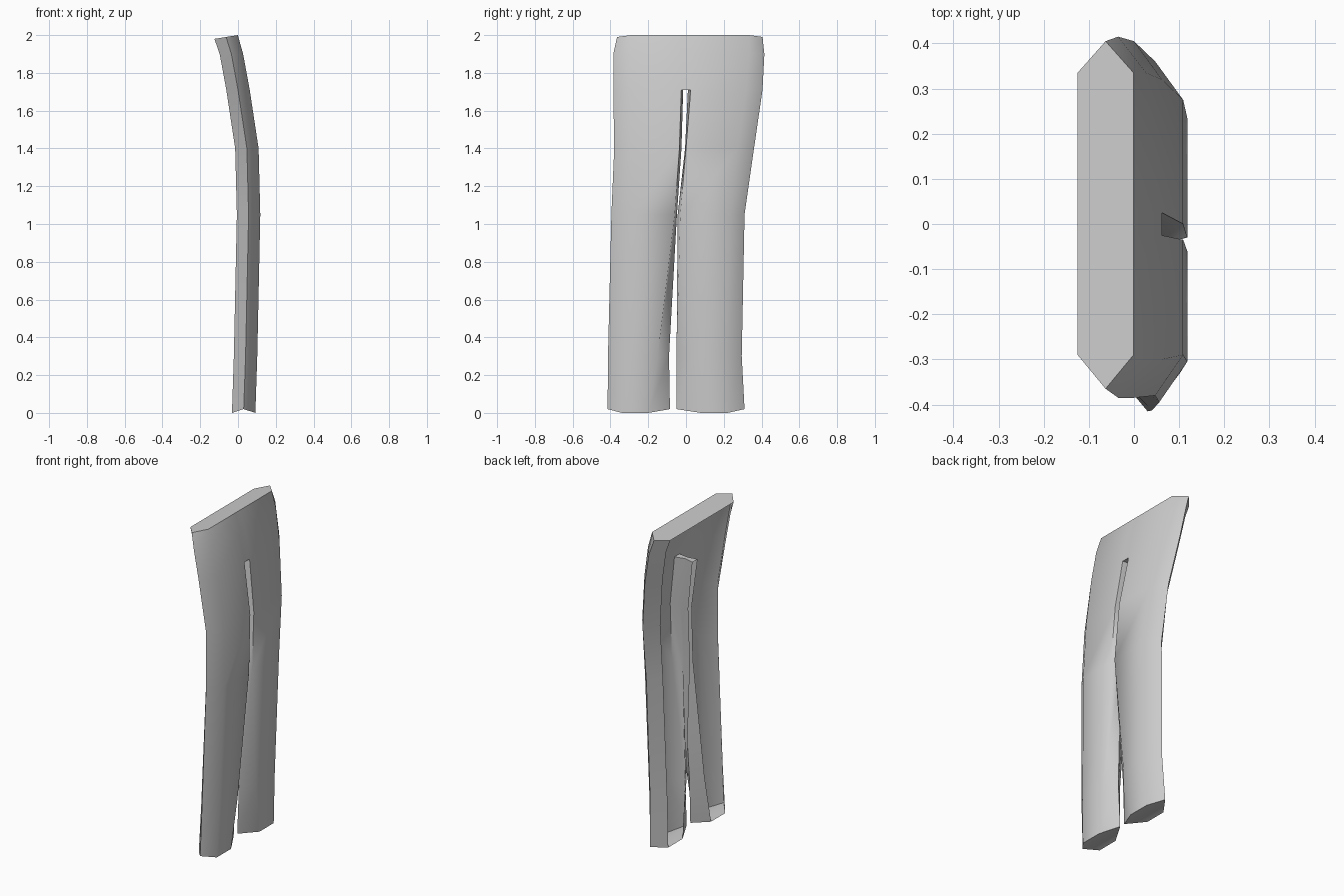
import bpy
import bmesh
import math

if "Cube" in bpy.data.objects:
    bpy.data.objects.remove(bpy.data.objects["Cube"])

HALF_X = 0.062
# Stations from top to hem: height, centre x,
# rear panel y (outer tip, outer corner, inner corner, inner tip),
# front panel y (inner tip, inner corner, outer corner, outer tip)
STATIONS = [
    (1.99, -.063, (-.365, -.29, -.025, -.015), (.01, .025, .335, .405)),
    (1.9, -.035, (-.385, -.3, -.025, -.015), (.01, .025, .335, .415)),
    (1.71, 0, (-.385, -.3, -.025, -.015), (.01, .025, .32, .405)),
    (1.4, .047, (-.38, -.29, -.035, -.024), (-.005, 0, .275, .36)),
    (1.05, .056, (-.395, -.305, -.06, -.048), (-.044, -.03, .235, .31)),
    (.3, .04, (-.413, -.33, -.15, -.09), (-.05, .03, .215, .295)),
    (.02, .03, (-.415, -.34, -.2, -.085), (-.05, .08, .22, .31)),
]
SLIT = 2              # station where the slit begins
LAST = len(STATIONS) - 1

bm = bmesh.new()


def section(index, z, cx, ys):
    """Six-sided section, running from the concave side round the outside."""
    tip_a, corner_a, corner_b, tip_b = ys
    tilt = .01 if index == 0 else 0
    drop = .02 if index == LAST else 0
    pts = [(-1, corner_a), (0, tip_a), (1, corner_a),
           (1, corner_b), (0, tip_b), (-1, corner_b)]
    return [bm.verts.new((cx + s * HALF_X, y, z + s * tilt - abs(s) * drop))
            for s, y in pts]


def skin(upper, lower):
    for i in range(len(upper) - 1):
        bm.faces.new((lower[i], lower[i + 1], upper[i + 1], upper[i]))


rear = [section(i, z, cx, a) for i, (z, cx, a, b) in enumerate(STATIONS)]
front = [section(i, z, cx, b) for i, (z, cx, a, b) in enumerate(STATIONS)]

# Joined upper part, open on its concave side
whole = [r[:4] + f[2:] for r, f in zip(rear, front)]
for i in range(SLIT):
    skin(whole[i], whole[i + 1])

# Two separate hanging strips with creased hems
for strip in (rear, front):
    for i in range(SLIT, LAST):
        skin(strip[i], strip[i + 1])
    h = strip[LAST]
    bm.faces.new((h[5], h[4], h[1], h[0]))
    bm.faces.new((h[4], h[3], h[2], h[1]))

# Top cap and the ceiling of the slit
bm.faces.new(whole[0])
r, f = rear[SLIT], front[SLIT]
bm.faces.new((r[3], r[4], f[1], f[2]))
bm.faces.new((r[4], r[5], f[0], f[1]))
loose = [v for v in bm.verts if not v.link_faces]
bmesh.ops.delete(bm, geom=loose, context='VERTS')

mesh = bpy.data.meshes.new("split_panel")
bm.to_mesh(mesh)
bm.free()
panel = bpy.data.objects.new("split_panel", mesh)
bpy.context.collection.objects.link(panel)

# Plain grey
grey = bpy.data.materials.new("plain_grey")
grey.use_nodes = True
colour = (.6, .6, .6, 1)
grey.diffuse_color = colour
grey.node_tree.nodes["Principled BSDF"].inputs["Base Color"].default_value = colour
mesh.materials.append(grey)

# Smooth along the length, sharp at caps
bpy.context.view_layer.objects.active = panel
panel.select_set(True)
bpy.ops.object.shade_smooth_by_angle(angle=math.radians(60))
